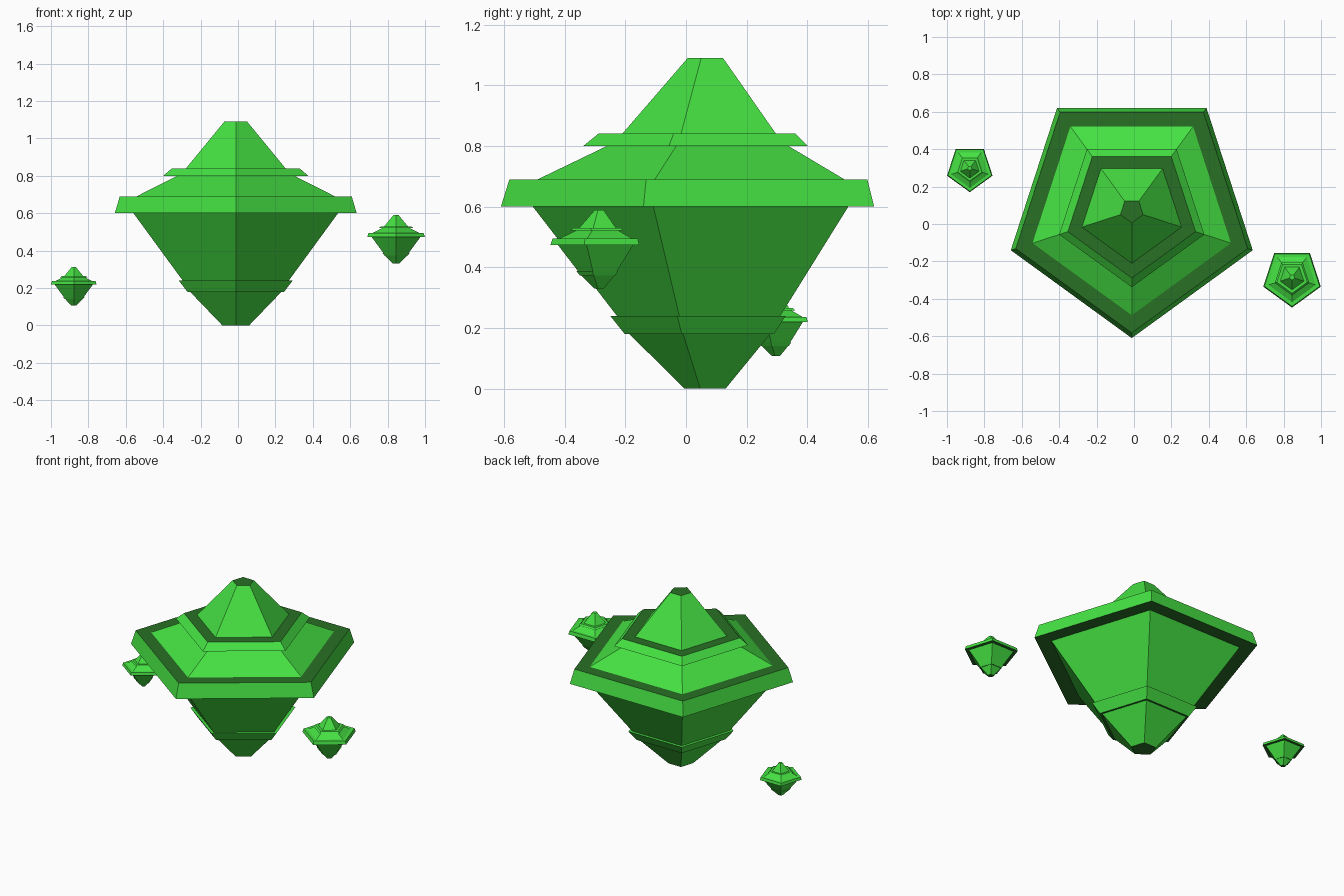
import bpy, bmesh, math

if "Cube" in bpy.data.objects:
    bpy.data.objects.remove(bpy.data.objects["Cube"])

SIDES = 5


def material(name, color):
    m = bpy.data.materials.new(name)
    m.diffuse_color = color
    m.use_nodes = True
    m.node_tree.nodes["Principled BSDF"].inputs["Base Color"].default_value = m.diffuse_color
    return m


bright = material("bright_green", (0.06, 0.75, 0.055, 1))
dark = material("dark_green", (0.021, 0.162, 0.018, 1))

# Radius and height of every pentagon ring, from the bottom tip to the top
PROFILE = [
    (0.075, 0.0), (0.257, 0.18),                # lower tip
    (0.272, 0.18), (0.32, 0.24),                # lower ledge
    (0.298, 0.24), (0.575, 0.60),               # lower body
    (0.68, 0.60), (0.652, 0.69),                # wide rim
    (0.558, 0.69), (0.33, 0.80),                # shallow roof
    (0.408, 0.80), (0.359, 0.84),               # upper ledge
    (0.28, 0.84), (0.064, 1.09),                # upper tip
]
LEDGE_TOP = 0.24    # the one flat ring that stays bright


def crystal(name, location, scale, dark_tops):
    bm = bmesh.new()
    rings = []
    for r, z in PROFILE:
        ring = []
        for k in range(SIDES):
            a = math.radians(-90 + 360 * k / SIDES)
            ring.append(bm.verts.new((r * math.cos(a), r * math.sin(a), z)))
        rings.append(ring)
    for lo, hi in zip(rings, rings[1:]):
        for k in range(SIDES):
            n = (k + 1) % SIDES
            bm.faces.new((lo[k], lo[n], hi[n], hi[k]))
    bm.faces.new(rings[0][::-1])
    bm.faces.new(rings[-1])
    bmesh.ops.recalc_face_normals(bm, faces=bm.faces)

    # flat rings and caps are dark
    for f in bm.faces:
        flat = abs(f.normal.z) > 0.99
        ledge = abs(f.calc_center_median().z - LEDGE_TOP) < 0.01
        if flat and not ledge and (f.normal.z < 0 or dark_tops):
            f.material_index = 1

    mesh = bpy.data.meshes.new(name)
    bm.to_mesh(mesh)
    bm.free()
    mesh.materials.append(bright)
    mesh.materials.append(dark)
    obj = bpy.data.objects.new(name, mesh)
    obj.location = location
    obj.scale = (scale,) * 3
    bpy.context.collection.objects.link(obj)


# Large crystal with two small floating copies
crystal("main_crystal", (-0.012, 0.07, 0), 1.0, True)
crystal("right_small_crystal", (0.845, -0.285, 0.33), 0.238, False)
crystal("left_small_crystal", (-0.878, 0.298, 0.107), 0.188, False)
